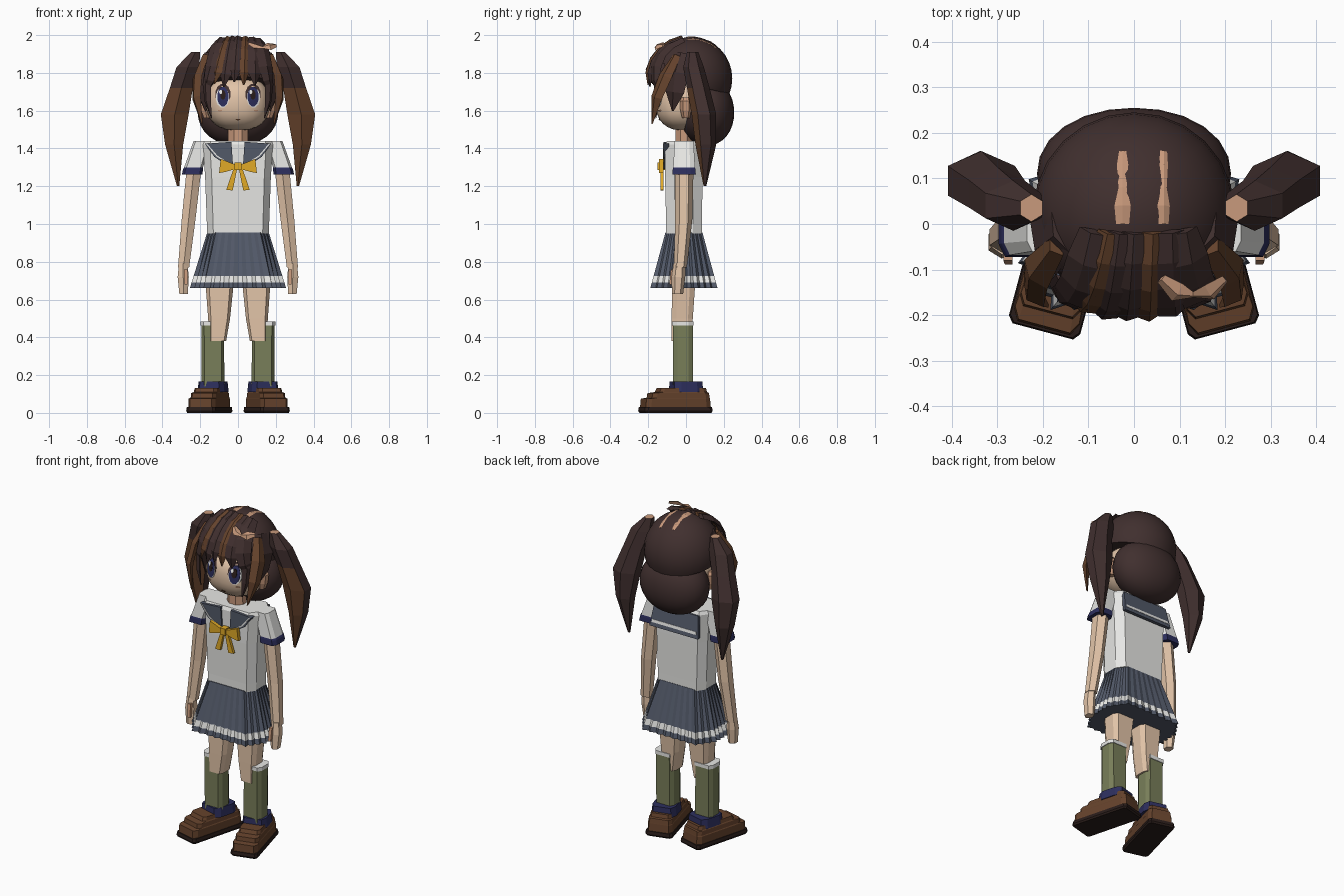
import bpy, bmesh
from math import sin, cos, pi, radians, sqrt
from mathutils import Vector, Matrix

cube = bpy.data.objects.get("Cube")
if cube:
    bpy.data.objects.remove(cube, do_unlink=True)


def material(name, r, g, b):
    m = bpy.data.materials.new(name)
    m.use_nodes = True
    m.diffuse_color = (r, g, b, 1)
    bsdf = m.node_tree.nodes["Principled BSDF"]
    bsdf.inputs["Base Color"].default_value = (r, g, b, 1)
    bsdf.inputs["Roughness"].default_value = 0.9
    return m


DARK = material("dark_hair", 0.052, 0.029, 0.028)
BROWN = material("brown", 0.13, 0.055, 0.025)
TAN = material("tan", 0.58, 0.32, 0.2)
SKIN = material("skin", 0.76, 0.55, 0.39)
WHITE = material("white_cloth", 0.8, 0.8, 0.78)
SLATE = material("slate_cloth", 0.085, 0.1, 0.14)
NAVY = material("navy", 0.026, 0.028, 0.11)
YELLOW = material("yellow_ribbon", 0.75, 0.4, 0.02)
OLIVE = material("olive_sock", 0.19, 0.21, 0.1)
SOLE = material("dark_sole", 0.022, 0.012, 0.01)


def finish(name, bm, mats, rule=None):
    bmesh.ops.recalc_face_normals(bm, faces=bm.faces)
    bm.normal_update()
    if rule:
        for f in bm.faces:
            f.material_index = rule(f.calc_center_median(), f.normal)
    me = bpy.data.meshes.new(name)
    bm.to_mesh(me)
    bm.free()
    for m in mats:
        me.materials.append(m)
    ob = bpy.data.objects.new(name, me)
    bpy.context.collection.objects.link(ob)
    return ob


def skin_rings(name, rings, mats, rule=None):
    """Closed tube through rings of points."""
    bm = bmesh.new()
    vs = [[bm.verts.new(p) for p in ring] for ring in rings]
    n = len(vs[0])
    for a, b in zip(vs, vs[1:]):
        for i in range(n):
            j = (i + 1) % n
            bm.faces.new((a[i], a[j], b[j], b[i]))
    bm.faces.new(vs[0])
    bm.faces.new(vs[-1])
    return finish(name, bm, mats, rule)


def polygon(n):
    return [(cos(2 * pi * (i + .5) / n), sin(2 * pi * (i + .5) / n)) for i in range(n)]


def chamfered(a, b):
    return [(a, -1), (1, -b), (1, b), (a, 1), (-a, 1), (-1, b), (-1, -b), (-a, -1)]


BOX = chamfered(.75, .55)


def loft(name, shape, rings, mats, rule=None, s=1):
    """Horizontal sections: centre x, y, z and half sizes."""
    pts = [[(s * (x + u * w), y + v * d, z) for u, v in shape] for x, y, z, w, d in rings]
    return skin_rings(name, pts, mats, rule)


def plate(name, outline, y0, y1, mat, s=1):
    return skin_rings(name, [[(s * x, y, z) for x, z in outline] for y in (y0, y1)], [mat])


def lock(name, path, widths, thick, mat, s=1):
    """Diamond-section strand of hair following the head."""
    pts = [Vector((s * x, y, z)) for x, y, z in path]
    rings = []
    for i, p in enumerate(pts):
        t = (pts[min(i + 1, len(pts) - 1)] - pts[max(i - 1, 0)]).normalized()
        out = p - Vector((0, .03, 1.7))
        out = (out - t * out.dot(t)).normalized()
        side = t.cross(out) * widths[i]
        k = out * thick * min(1, widths[i] / .02)
        rings.append([p + side, p + k, p - side, p - k])
    return skin_rings(name, rings, [mat])


def ball(name, centre, radii, power, mat, cut=None):
    """Rounded ball, optionally sliced by a plane (point, normal)."""
    bm = bmesh.new()
    bmesh.ops.create_uvsphere(bm, u_segments=24, v_segments=16, radius=1)
    for v in bm.verts:
        k = sum(abs(c) ** power for c in v.co) ** (-1 / power)
        v.co = [c + q * k * r for c, q, r in zip(centre, v.co, radii)]
    for f in bm.faces:
        f.smooth = True
    if cut:
        geom = bm.verts[:] + bm.edges[:] + bm.faces[:]
        bmesh.ops.bisect_plane(bm, geom=geom, plane_co=cut[0], plane_no=cut[1], clear_inner=True)
        rim = [e for e in bm.edges if e.is_boundary]
        for f in bmesh.ops.holes_fill(bm, edges=rim)["faces"]:
            f.smooth = False
    return finish(name, bm, [mat])


# Head and main hair masses
FC, FR, FP = (0, -.01, 1.64), (.168, .15, .145), 2.4
ball("face", FC, FR, FP, SKIN)
ball("hair_dome", (0, .03, 1.77), (.22, .215, .22), 2, DARK, ((0, 0, 1.74), (0, .22, 1)))
ball("back_hair", (0, .11, 1.59), (.213, .145, .175), 2.1, DARK)
loft("neck", polygon(8), [(0, -.01, 1.42, .058, .05), (0, -.01, 1.54, .055, .05)], [TAN])


def face_y(x, z):
    q = abs(x / FR[0]) ** FP + abs((z - FC[2]) / FR[2]) ** FP
    return FC[1] - FR[1] * (1 - q) ** (1 / FP)


def face_plate(name, x, z, w, h, lift, mat):
    """Thin oval patch that hugs the face."""
    bm = bmesh.new()
    mid = bm.verts.new((x, face_y(x, z) - lift, z))
    oval = [(x + w * u, z + h * v) for u, v in polygon(12)]
    front = [bm.verts.new((a, face_y(a, b) - lift, b)) for a, b in oval]
    back = [bm.verts.new((a, face_y(a, b) + .001, b)) for a, b in oval]
    for i in range(len(oval)):
        j = (i + 1) % len(oval)
        bm.faces.new((mid, front[i], front[j]))
        bm.faces.new((front[i], back[i], back[j], front[j]))
    bm.faces.new(back)
    finish(name, bm, [mat])


face_plate("mouth", 0, 1.553, .013, .004, .004, BROWN)

# Fringe strands: root x, tip x, tip angle, half width
fringe = [(-.09, -.17, -22, .045, DARK), (-.055, -.125, -8, .036, BROWN),
          (-.03, -.075, -12, .04, DARK), (.0, -.02, -5, .04, DARK),
          (.04, .03, -9, .034, BROWN), (.08, .09, -10, .045, DARK), (.11, .17, -22, .045, DARK)]
for n, (x0, x1, tip, w, mat) in enumerate(fringe):
    path = []
    for i in range(6):
        t = i / 5
        a = radians(78 + (tip - 78) * t)
        x = x0 + (x1 - x0) * t
        bend = sqrt(1 - (x / .27) ** 2)
        path.append((x, .03 - .235 * cos(a) * bend, 1.77 + .22 * sin(a) * (.4 + .6 * bend)))
    lock(f"fringe_{n}", path, [w * .7, w, w, w, w * .8, .004], .014, mat)

# Lighter streaks on the crown and the small curl
for n, (x, w) in enumerate(((-.025, .018), (.065, .014))):
    ys = (.16, .13, .08, .04, 0)
    path = [(x, y, 1.77 + .22 * sqrt(1 - ((y - .03) / .215) ** 2 - (x / .22) ** 2)) for y in ys]
    lock(f"crown_streak_{n}", path, [.008, w * .7, w * .5, w, w * .8], .006, TAN)
lock("curl", [(.06, -.12, 1.955), (.095, -.15, 1.94), (.13, -.155, 1.935), (.165, -.15, 1.94),
              (.2, -.12, 1.945)], [.012, .024, .008, .026, .012], .012, TAN)

# Torso, collar and skirt
loft("shirt", chamfered(.8, .5), [(0, -.01, .95, .163, .095), (0, -.01, 1.0, .165, .095),
     (0, -.012, 1.25, .174, .099), (0, -.012, 1.42, .186, .098), (0, -.012, 1.44, .18, .088)], [WHITE])
back = [(-.15, 1.42), (.15, 1.42), (.165, 1.29), (-.165, 1.29)]
slope = Matrix.Shear("XY", 4, (0, 0))
slope[1][2], slope[1][3] = -.2, .2 * 1.42
for nm, k, y0, y1, mat in (("collar_back", 1, .075, .095, SLATE), ("collar_back_trim", .9, .094, .097, WHITE)):
    pts = back if k == 1 else [(-.15, 1.33), (.15, 1.33), (.152, 1.313), (-.152, 1.313)]
    plate(nm, pts, y0, y1, mat).data.transform(slope)

outline, corners = [], chamfered(.72, .42)
for (x0, y0), (x1, y1) in zip(corners, corners[1:] + corners[:1]):
    steps = 2 * max(2, round(5 * sqrt((x1 - x0) ** 2 + (y1 - y0) ** 2)))
    outline += [(x0 + (x1 - x0) * i / steps, y0 + (y1 - y0) * i / steps) for i in range(steps)]
skirt = []
for z in (.66, .69, .725, .955):
    t = (.955 - z) / .295
    w, d = .163 + .092 * t, .098 + .08 * t
    skirt.append([(u * w * (1 - .07 * t * (i % 2)), -.011 + v * d * (1 - .07 * t * (i % 2)), z)
                  for i, (u, v) in enumerate(outline)])
skin_rings("pleated_skirt", skirt, [SLATE, WHITE],
           lambda c, n: int(.69 < c.z < .725 and abs(n.z) < .9))
plate("bow_knot", [(-.018, 1.285), (.018, 1.285), (.018, 1.325), (-.018, 1.325)], -.15, -.11, YELLOW)

# Paired parts
for side, s in (("left", 1), ("right", -1)):
    # Eyes, cheeks and ears
    for nm, dx, dz, w, h, lift, mat in (
            ("lash", 0, .012, .041, .056, .003, DARK), ("eye_white", .002, -.006, .036, .053, .0045, WHITE),
            ("iris", 0, -.001, .03, .053, .006, NAVY), ("pupil", 0, .008, .014, .026, .0075, SOLE),
            ("glint", -.012 * s, .024, .008, .011, .009, WHITE), ("cheek", .015, -.075, .012, .004, .004, TAN)):
        face_plate(f"{side}_{nm}", s * (.08 + dx), 1.675 + dz, w, h, lift, mat)
    loft(f"{side}_ear", polygon(6), [(.165, .0, 1.56, .018, .02), (.172, 0, 1.6, .026, .03),
         (.175, 0, 1.65, .028, .033), (.168, 0, 1.67, .018, .022)], [TAN], s=s)
    # Hanging hair
    lock(f"{side}_side_lock", [(.17, -.05, 1.89), (.215, -.11, 1.78), (.22, -.155, 1.67), (.19, -.18, 1.53)],
         [.025, .042, .036, .004], .02, BROWN, s)
    lock(f"{side}_temple_lock", [(.16, -.02, 1.9), (.2, -.05, 1.8), (.195, -.06, 1.7), (.17, -.07, 1.6)],
         [.05, .07, .055, .006], .02, DARK, s)
    lock(f"{side}_cheek_lock", [(.15, -.13, 1.85), (.165, -.15, 1.74), (.16, -.155, 1.65), (.14, -.16, 1.56)],
         [.03, .03, .022, .003], .012, DARK, s)
    loft(f"{side}_pigtail", polygon(6),
         [(.225, .035, 1.91, .028, .03), (.265, .04, 1.83, .07, .055), (.3, .065, 1.72, .07, .06),
          (.335, .095, 1.58, .085, .065), (.338, .105, 1.42, .055, .055), (.317, .1, 1.2, .007, .007)],
         [DARK, BROWN, TAN], lambda c, n: 2 if n.z > .95 else int(n.y < -.5 and c.z < 1.67), s)
    # Collar and bow
    plate(f"{side}_collar", [(.035, 1.435), (.175, 1.425), (.125, 1.355), (.025, 1.29)], -.12, -.09, SLATE, s)
    plate(f"{side}_collar_trim", [(.163, 1.425), (.17, 1.425), (.115, 1.358), (.025, 1.3), (.025, 1.307),
          (.11, 1.363)], -.123, -.118, WHITE, s)
    plate(f"{side}_bow_loop", [(0, 1.315), (.03, 1.32), (.092, 1.345), (.1, 1.27), (.07, 1.275), (0, 1.295)],
          -.142, -.118, YELLOW, s)
    plate(f"{side}_bow_tail", [(.003, 1.3), (.025, 1.29), (.062, 1.18), (.028, 1.178)], -.135, -.118, YELLOW, s)
    # Arms
    loft(f"{side}_sleeve", BOX, [(.19, -.01, 1.44, .045, .05), (.235, -.01, 1.3, .05, .058),
         (.238, -.01, 1.29, .053, .06), (.243, -.01, 1.262, .054, .062)],
         [WHITE, NAVY], lambda c, n: int(c.z < 1.3), s)
    loft(f"{side}_arm", polygon(6), [(.232, -.01, 1.3, .045, .05), (.262, -.012, 1.02, .042, .045),
         (.288, -.03, .77, .034, .035)], [SKIN], s=s)
    loft(f"{side}_hand", polygon(6), [(.29, -.035, .79, .026, .032), (.29, -.04, .72, .034, .036),
         (.288, -.045, .63, .026, .03)], [SKIN], s=s)
    loft(f"{side}_thumb", polygon(4), [(.277, -.07, .76, .014, .014), (.275, -.08, .68, .012, .012)], [TAN], s=s)
    # Legs and shoes
    loft(f"{side}_thigh", BOX, [(.108, -.024, .38, .045, .052), (.1, -.02, .5, .058, .056),
         (.097, -.012, .7, .076, .062)], [SKIN], s=s)
    loft(f"{side}_sock", BOX, [(.132, -.017, .14, .06, .053), (.134, -.017, .462, .06, .053),
         (.134, -.017, .463, .064, .056), (.134, -.017, .485, .064, .056)],
         [OLIVE, WHITE], lambda c, n: int(c.z > .4625), s)
    ankle = loft(f"{side}_ankle_cuff", BOX, [(0, 0, .11, .074, .08), (0, 0, .165, .068, .076)], [NAVY])
    ankle.location = (.132 * s, 0, 0)
    shoe = loft(f"{side}_shoe", chamfered(.8, .85),
                [(0, 0, .03, .074, .178), (0, 0, .075, .073, .174), (0, .015, .08, .07, .158),
                 (0, .015, .105, .068, .154), (0, .03, .11, .064, .13), (0, .032, .132, .06, .122)], [BROWN])
    sole = loft(f"{side}_sole", chamfered(.85, .92), [(0, 0, 0, .076, .18), (0, 0, .01, .081, .186),
                (0, 0, .03, .078, .183)], [SOLE])
    for ob in (shoe, sole):
        ob.location = (.152 * s, -.056, 0)
    for ob in (shoe, sole, ankle):
        ob.rotation_euler.z = radians(15) * s
